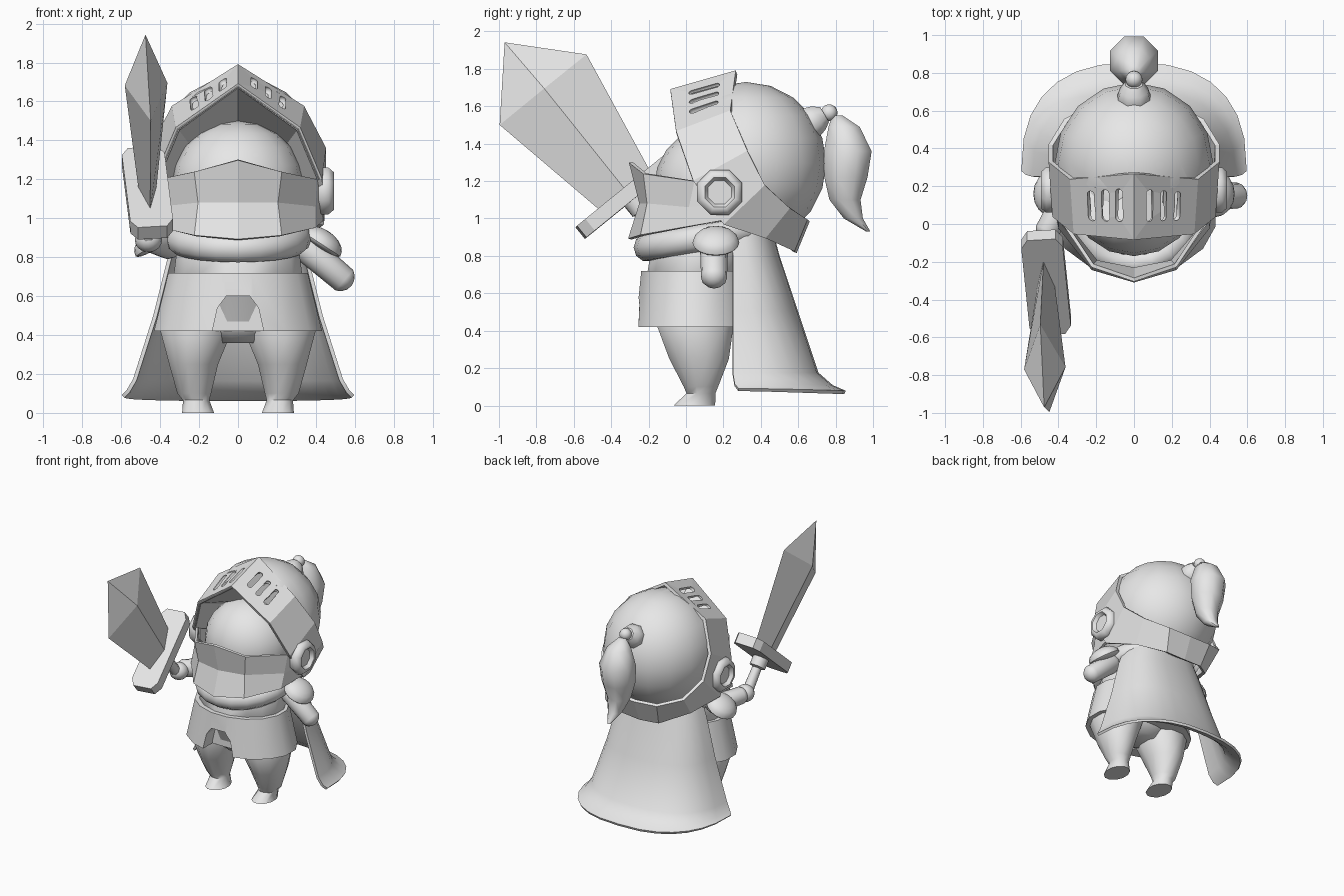
import bpy, bmesh
from math import sin, cos, pi, radians
from mathutils import Matrix, Vector

if "Cube" in bpy.data.objects:
    bpy.data.objects.remove(bpy.data.objects["Cube"], do_unlink=True)

grey = bpy.data.materials.new("plain grey")
grey.use_nodes = True
grey.diffuse_color = (0.8, 0.8, 0.8, 1)
grey.node_tree.nodes["Principled BSDF"].inputs["Base Color"].default_value = (0.8, 0.8, 0.8, 1)


def finish(name, bm, matrix=None, angle=0, thick=0):
    """Turn a bmesh into an object, optionally thickened and smoothed."""
    if matrix:
        bm.transform(matrix)
    bmesh.ops.recalc_face_normals(bm, faces=bm.faces)
    mesh = bpy.data.meshes.new(name)
    bm.to_mesh(mesh)
    bm.free()
    mesh.materials.append(grey)
    ob = bpy.data.objects.new(name, mesh)
    bpy.context.collection.objects.link(ob)
    bpy.ops.object.select_all(action='DESELECT')
    ob.select_set(True)
    bpy.context.view_layer.objects.active = ob
    if thick:
        mod = ob.modifiers.new("thickness", 'SOLIDIFY')
        mod.thickness, mod.offset = thick, 0
        bpy.ops.object.modifier_apply(modifier=mod.name)
    if angle:
        bpy.ops.object.shade_smooth_by_angle(angle=radians(angle))
    return ob


def skin(bm, rows, closed):
    """Join rows of points with quads."""
    vs = [[bm.verts.new(p) for p in row] for row in rows]
    for a, b in zip(vs, vs[1:]):
        for i in range(len(a) if closed else len(a) - 1):
            j = (i + 1) % len(a)
            bm.faces.new((a[i], a[j], b[j], b[i]))
    if closed:
        bm.faces.new(vs[0])
        bm.faces.new(vs[-1])


def loft(name, rings, n=12, matrix=None, angle=50):
    """Closed body through ellipses (x, y, z, rx, ry)."""
    bm = bmesh.new()
    turns = [2 * pi * (i + 0.5) / n for i in range(n)]
    skin(bm, [[(x + rx * cos(t), y + ry * sin(t), z) for t in turns]
              for x, y, z, rx, ry in rings], True)
    return finish(name, bm, matrix, angle)


def mirrored_sheet(name, rows, thick):
    """Rows of right-half points starting at x = 0, mirrored and thickened."""
    bm = bmesh.new()
    skin(bm, [[(-x, y, z) for x, y, z in row[:0:-1]] + row for row in rows], False)
    bmesh.ops.remove_doubles(bm, verts=bm.verts, dist=0.0001)
    return finish(name, bm, thick=thick)


def capsule(name, p, q, r, n=12, angle=50):
    p, q = Vector(p), Vector(q)
    bm = bmesh.new()
    bmesh.ops.create_uvsphere(bm, u_segments=n, v_segments=8, radius=r)
    for v in bm.verts:
        if v.co.z > 0.001:
            v.co.z += (q - p).length
    turn = (q - p).to_track_quat('Z', 'Y').to_matrix().to_4x4()
    return finish(name, bm, Matrix.Translation(p) @ turn, angle)


def ball(name, centre, size, edit=None):
    bm = bmesh.new()
    bmesh.ops.create_uvsphere(bm, u_segments=16, v_segments=10, radius=1)
    if edit:
        edit(bm)
    return finish(name, bm, Matrix.Translation(centre) @ Matrix.Diagonal((*size, 1)), 45)


def prism(name, outline, depth, matrix):
    bm = bmesh.new()
    skin(bm, [[(x, y, z) for x, y in outline] for z in (-depth, depth)], True)
    return finish(name, bm, matrix)


def cut(ob, cutter):
    mod = ob.modifiers.new("cut", 'BOOLEAN')
    mod.operation, mod.solver, mod.object = 'DIFFERENCE', 'EXACT', cutter
    bpy.ops.object.select_all(action='DESELECT')
    bpy.context.view_layer.objects.active = ob
    ob.select_set(True)
    bpy.ops.object.modifier_apply(modifier=mod.name)
    bpy.data.objects.remove(cutter, do_unlink=True)


# Head: face and rear dome
ball("face", (0, 0.16, 1.17), (0.34, 0.33, 0.33))


def rear_only(bm):
    cutting = bmesh.ops.bisect_plane(bm, geom=bm.verts[:] + bm.edges[:] + bm.faces[:],
                                     plane_co=(0, -0.3, 0), plane_no=(0, 1, 0), clear_inner=True)
    rim = [e for e in cutting["geom_cut"] if isinstance(e, bmesh.types.BMEdge)]
    bmesh.ops.holes_fill(bm, edges=rim)


ball("helmet_dome", (0, 0.32, 1.295), (0.42, 0.43, 0.435), rear_only)

# Helmet band: peaked visor running down past the ears to the nape
rim_front = [(0, -.08, 1.68), (.31, -.05, 1.46), (.42, .04, 1.2), (.43, .2, .97),
             (.33, .42, .9), (.16, .57, .83), (0, .58, .82)]
rim_back = [(0, .27, 1.78), (.33, .24, 1.57), (.44, .33, 1.36), (.44, .42, 1.18),
            (.36, .55, 1.06), (.19, .64, 1.0), (0, .65, .99)]
band = mirrored_sheet("helmet_band", [rim_front, rim_back], 0.025)
for side in (-1, 1):
    for x in (0.075, 0.147, 0.22):
        ends = []
        for t in (0.33, 0.7):
            a, b = (Vector(r[0]).lerp(Vector(r[1]), x / 0.32) for r in (rim_front, rim_back))
            e = a.lerp(b, t)
            ends.append((side * e.x, e.y, e.z))
        cut(band, capsule("slot_cutter", *ends, 0.026))
mirrored_sheet("visor_lining", [rim_front[:3], [(0, .2, 1.48), (.25, .2, 1.38), (.33, .2, 1.15)]], 0.01)

# Chin guard
mirrored_sheet("chin_guard", [
    [(0, -.295, 1.3), (.22, -.22, 1.24), (.4, .05, 1.2), (.435, .17, 1.16)],
    [(0, -.24, 1.08), (.2, -.2, 1.08), (.39, .02, 1.06), (.435, .18, 1.08)],
    [(0, -.3, .89), (.22, -.235, .91), (.39, -.02, .95), (.43, .2, .99)]], 0.02)

# Ear discs, with a sunken centre
for side, word in ((1, "left"), (-1, "right")):
    to_side = Matrix.Translation((0, 0.18, 1.14)) @ Matrix.Rotation(side * pi / 2, 4, 'Y')
    loft(word + "_ear_disc", [(0, 0, h, r, r) for h, r in
         ((.39, .11), (.43, .13), (.465, .13), (.492, .105), (.492, .085), (.465, .068))],
         8, to_side, 50)

# Plume: knob, ball and hanging tail
outward = Vector((0, 0.85, 0.5)).to_track_quat('Z', 'Y').to_matrix().to_4x4()
loft("plume_knob", [(0, 0, h, r, r) for h, r in ((-.03, .08), (.01, .095), (.06, .08), (.1, .05))],
     8, Matrix.Translation((0, 0.655, 1.505)) @ outward)
ball("plume_ball", (0, 0.765, 1.565), (0.045, 0.045, 0.045))
loft("plume_tail", [(0, y, z, r, r) for y, z, r in
     ((.81, 1.55, .03), (.845, 1.49, .09), (.865, 1.36, .138), (.855, 1.22, .125),
      (.85, 1.1, .09), (.895, 1.0, .055), (.975, .93, .012))], 8, None, 60)

# Torso, tunic and collar
loft("torso", [(0, .05, .36, .12, .12), (0, .05, .44, .28, .19), (0, .05, .68, .32, .22),
               (0, .06, .72, .335, .27), (0, .08, .84, .32, .27), (0, .12, 1.0, .27, .25)], 16)
tunic = loft("tunic", [(0, .05, .42, .44, .325), (0, .05, .72, .365, .295)], 16)
arch = [(.13, .3), (.13, .43), (.105, .54), (.06, .6)]
cut(tunic, prism("arch_cutter", arch + [(-x, z) for x, z in arch[::-1]], 0.15,
                 Matrix.Translation((0, -0.29, 0)) @ Matrix.Rotation(pi / 2, 4, 'X')))
bm = bmesh.new()
hoop = [2 * pi * i / 20 for i in range(21)]
skin(bm, [[((.31 + .07 * cos(s)) * sin(t), .11 - (.32 + .07 * cos(s)) * cos(t),
            .9 - .055 * cos(t) + .075 * sin(s)) for s in hoop[::2]] for t in hoop], False)
bmesh.ops.remove_doubles(bm, verts=bm.verts, dist=0.001)
finish("collar", bm, None, 50)

# Legs with small feet
for side, word in ((1, "left"), (-1, "right")):
    loft(word + "_leg", [(side * x, y, z, rx, ry) for x, y, z, rx, ry in
         ((.205, .045, 0, .085, .115), (.215, .08, .065, .07, .08), (.225, .08, .1, .09, .095),
          (.228, .07, .25, .13, .165), (.215, .05, .42, .19, .21), (.2, .05, .54, .17, .18))], 12)


# Shoulder pads and arms
def flat_below(bm):
    for v in bm.verts:
        v.co.z *= 0.35 if v.co.z < 0 else 1


for side, word in ((1, "left"), (-1, "right")):
    pad = ball(word + "_shoulder_pad", (0, 0, 0), (0.12, 0.125, 0.075), flat_below)
    pad.data.transform(Matrix.Translation((side * 0.425, 0.16, 0.87))
                       @ Matrix.Rotation(side * radians(33), 4, 'Y'))
capsule("left_arm", (0.36, 0.15, 0.84), (0.525, 0.15, 0.7), 0.075)
capsule("right_arm", (-0.36, 0.14, 0.86), (-0.45, -0.02, 0.89), 0.07)
ball("right_hand", (-0.46, -0.09, 0.89), (0.07, 0.07, 0.065))

# Sword: local x is thickness, y is width, z runs to the tip
tip_dir = Vector((-0.01, -0.63, 0.775)).normalized()
wide = Vector((-0.08, 0.775, 0.63))
wide = (wide - wide.dot(tip_dir) * tip_dir).normalized()
flat = wide.cross(tip_dir)
frame = Matrix.Translation((-0.465, -0.31, 1.13)) @ Matrix((flat, wide, tip_dir)).transposed().to_4x4()
guard = [(.11, -.27), (.11, .27), (.075, .325), (-.075, .325), (-.11, .27), (-.11, -.27),
         (-.075, -.325), (.075, -.325)]
prism("sword_guard", guard, 0.04, frame)
bm = bmesh.new()
skin(bm, [[(t, 0, h), (0, w, h), (-t, 0, h), (0, -w, h)]
          for h, t, w in ((.02, .045, .17), (.72, .11, .3), (1.045, .001, .001))], True)
finish("sword_blade", bm, frame)
loft("sword_grip", [(0, 0, h, r, r) for h, r in
     ((-.36, .04), (-.3, .04), (-.12, .035), (-.11, .06), (-.03, .06))], 8, frame)

# Cape, wrapping round the back and flaring at the hem
bm = bmesh.new()


def bow(v):
    return (1 if v > 0 else -1) * abs(v) ** 0.8


arc = [pi * i / 14 for i in range(15)]
skin(bm, [[(rx * bow(cos(t)), front + (back - front) * bow(sin(t)), z + lift * (1 - sin(t)))
           for t in arc]
          for z, rx, front, back, lift in
          ((.95, .29, .24, .45, 0), (.8, .35, .25, .49, 0), (.5, .425, .25, .59, 0),
           (.17, .53, .25, .7, 0), (.1, .565, .26, .78, .01), (.07, .59, .28, .85, .015))], False)
finish("cape", bm, None, 50, 0.02)
